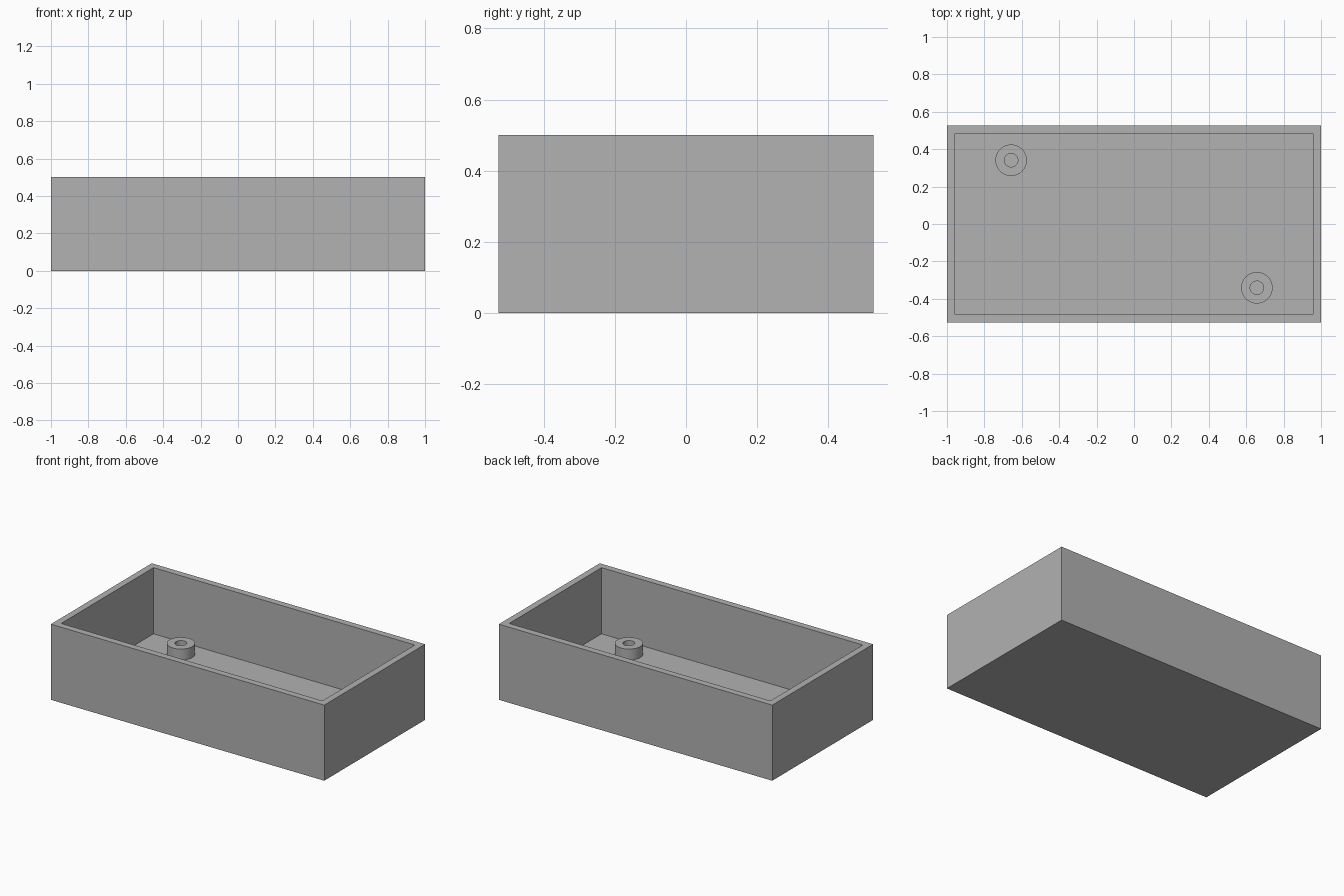
import bpy
import bmesh
from math import radians
from mathutils import Matrix

LENGTH, DEPTH, HEIGHT = 2.0, 1.054, 0.5
WALL = 0.0625
POST_TOP, POST_RADIUS, HOLE_RADIUS = 0.135, 0.084, 0.036
POST_X, POST_Y = 0.657, 0.341

old = bpy.data.objects.get("Cube")
if old:
    bpy.data.objects.remove(old, do_unlink=True)

grey = bpy.data.materials.new("plain grey")
grey.use_nodes = True
colour = (0.445, 0.445, 0.445, 1)
grey.diffuse_color = colour
grey.node_tree.nodes["Principled BSDF"].inputs["Base Color"].default_value = colour


def add_object(name, bm, location=(0, 0, 0)):
    bmesh.ops.recalc_face_normals(bm, faces=bm.faces)
    mesh = bpy.data.meshes.new(name)
    bm.to_mesh(mesh)
    bm.free()
    mesh.materials.append(grey)
    obj = bpy.data.objects.new(name, mesh)
    obj.location = location
    bpy.context.collection.objects.link(obj)
    return obj


# Open tray: a block with its top inset and pushed down to the floor
bm = bmesh.new()
size = Matrix.Diagonal((LENGTH, DEPTH, HEIGHT, 1))
bmesh.ops.create_cube(bm, size=1, matrix=Matrix.Translation((0, 0, HEIGHT / 2)) @ size)
top = max(bm.faces, key=lambda f: f.calc_center_median().z)
bmesh.ops.inset_individual(bm, faces=[top], thickness=WALL)
floor = bmesh.ops.extrude_discrete_faces(bm, faces=[top])["faces"][0]
bmesh.ops.translate(bm, verts=floor.verts, vec=(0, 0, WALL - HEIGHT))
add_object("tray", bm)


# Hollow screw post: a rectangular section spun into a tube
def add_post(name, x, y):
    bm = bmesh.new()
    height = POST_TOP - WALL
    section = [(HOLE_RADIUS, 0), (HOLE_RADIUS, height), (POST_RADIUS, height), (POST_RADIUS, 0)]
    verts = [bm.verts.new((r, 0, z)) for r, z in section]
    edges = [bm.edges.new(pair) for pair in zip(verts, verts[1:])]
    bmesh.ops.spin(bm, geom=verts + edges, axis=(0, 0, 1), cent=(0, 0, 0),
                   angle=radians(360), steps=64, use_duplicate=False)
    bmesh.ops.remove_doubles(bm, verts=bm.verts, dist=0.0001)
    post = add_object(name, bm, (x, y, WALL))
    bpy.ops.object.select_all(action='DESELECT')
    post.select_set(True)
    bpy.context.view_layer.objects.active = post
    bpy.ops.object.shade_smooth_by_angle(angle=radians(30))


# Posts sit in opposite corners
add_post("back_right_post", -POST_X, POST_Y)
add_post("front_left_post", POST_X, -POST_Y)
